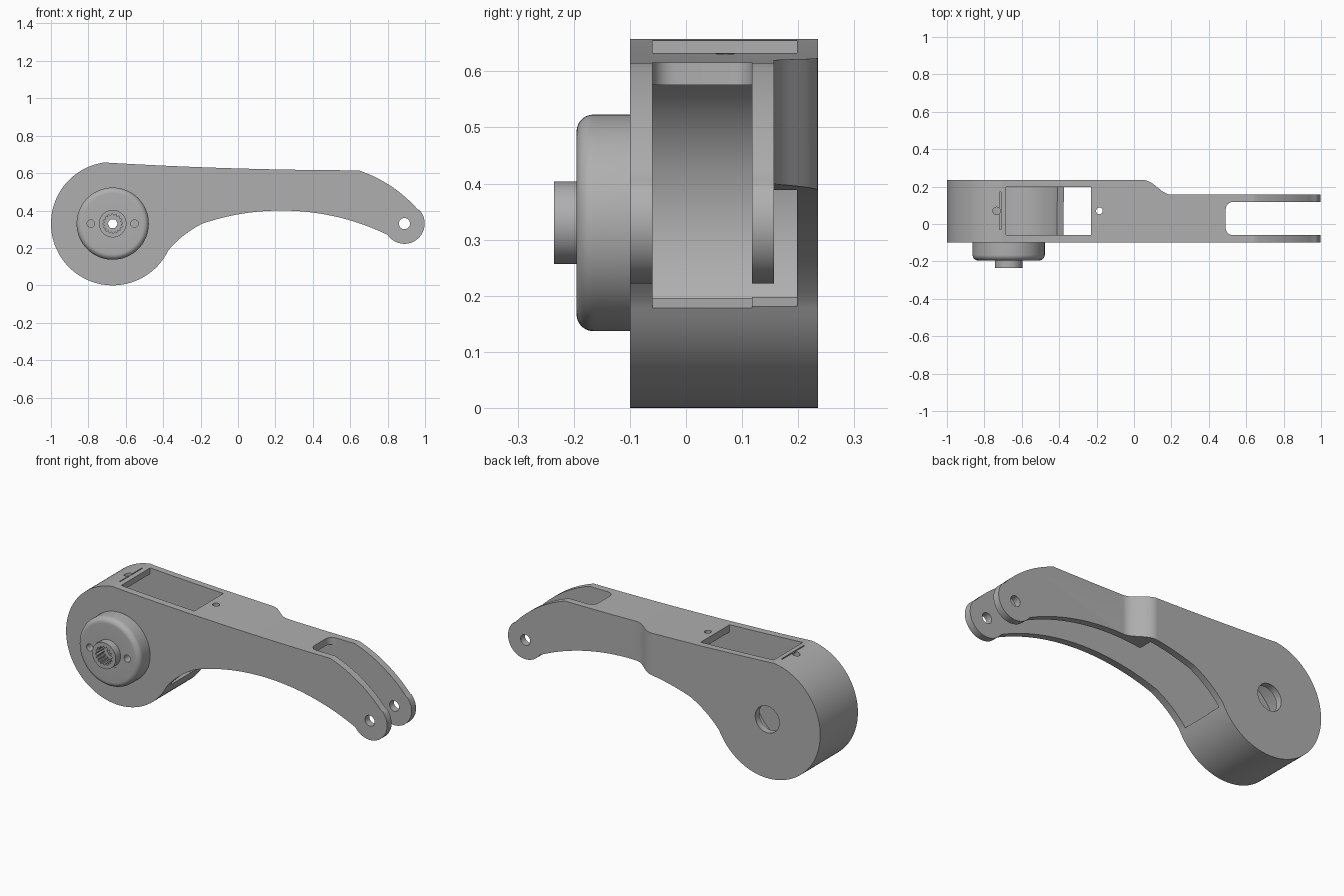
import bpy, bmesh, math
from mathutils import Vector

cube = bpy.data.objects.get("Cube")
if cube:
    bpy.data.objects.remove(cube, do_unlink=True)

metal = bpy.data.materials.new("plain grey")
metal.use_nodes = True
GREY = (0.43, 0.43, 0.43, 1)
metal.diffuse_color = GREY
metal.node_tree.nodes["Principled BSDF"].inputs["Base Color"].default_value = GREY

HUB = (-0.67, 0.33)
PIN = (0.89, 0.33)


def arc(center, r, a0, a1, n):
    """Points on a circle between two angles in degrees."""
    angles = [math.radians(a0 + (a1 - a0) * i / n) for i in range(n + 1)]
    return [(center[0] + r * math.cos(a), center[1] + r * math.sin(a)) for a in angles]


def arc_through(a, b, c, n):
    """Shallow arc through three points."""
    a, b, c = Vector(a), Vector(b), Vector(c)
    d = 2 * (a.x * (b.y - c.y) + b.x * (c.y - a.y) + c.x * (a.y - b.y))
    sq = [v.length_squared for v in (a, b, c)]
    cx = (sq[0] * (b.y - c.y) + sq[1] * (c.y - a.y) + sq[2] * (a.y - b.y)) / d
    cy = (sq[0] * (c.x - b.x) + sq[1] * (a.x - c.x) + sq[2] * (b.x - a.x)) / d
    t0 = math.degrees(math.atan2(a.y - cy, a.x - cx))
    t1 = math.degrees(math.atan2(c.y - cy, c.x - cx))
    turn = (t1 - t0 + 180) % 360 - 180
    return arc((cx, cy), math.hypot(a.x - cx, a.y - cy), t0, t0 + turn, n)


def finish(name, bm):
    bmesh.ops.recalc_face_normals(bm, faces=bm.faces)
    mesh = bpy.data.meshes.new(name)
    bm.to_mesh(mesh)
    bm.free()
    mesh.materials.append(metal)
    obj = bpy.data.objects.new(name, mesh)
    bpy.context.collection.objects.link(obj)
    return obj


def prism(name, outline, lo, hi, axis="y"):
    """Extrude an xz outline along y, or an xy outline along z."""
    bm = bmesh.new()
    place = (lambda p, h: (p[0], h, p[1])) if axis == "y" else (lambda p, h: (p[0], p[1], h))
    face = bm.faces.new([bm.verts.new(place(p, lo)) for p in outline])
    moved = bmesh.ops.extrude_face_region(bm, geom=[face])["geom"]
    step = Vector((0, hi - lo, 0) if axis == "y" else (0, 0, hi - lo))
    bmesh.ops.translate(bm, vec=step, verts=[v for v in moved if isinstance(v, bmesh.types.BMVert)])
    return finish(name, bm)


def rod(center, r, lo, hi, axis="y", sides=40):
    return prism("cutter", arc(center, r, 0, 360, sides)[:-1], lo, hi, axis)


def select_only(obj):
    bpy.ops.object.select_all(action="DESELECT")
    obj.select_set(True)
    bpy.context.view_layer.objects.active = obj


def carve(obj, cutters):
    """Subtract the cutters one by one, then shade."""
    select_only(obj)
    for cutter in cutters:
        mod = obj.modifiers.new("cut", "BOOLEAN")
        mod.operation, mod.solver, mod.object = "DIFFERENCE", "EXACT", cutter
        bpy.ops.object.modifier_apply(modifier=mod.name)
        bpy.data.objects.remove(cutter, do_unlink=True)
    select_only(obj)
    bpy.ops.object.shade_smooth_by_angle(angle=math.radians(25))


# Arm: round housing, long tapering beam and drooping fork end
outline = arc(HUB, 0.33, 97, 332.7, 72)
outline += arc_through((-0.37, 0.19), (-0.29, 0.267), (-0.2, 0.325), 8)
outline += arc_through((-0.19, 0.33), (0.24, 0.40), (0.80, 0.27), 36)
outline += arc(PIN, 0.108, 222, 400, 28)
outline += arc_through((0.96, 0.407), (0.864, 0.497), (0.645, 0.615), 16)
outline += arc_through((0.635, 0.615), (0, 0.625), (-0.70, 0.656), 24)
arm = prism("arm_housing", outline, -0.10, 0.235)

# Back relief, with an S-shaped shoulder
shoulder = []
for i in range(17):
    t = i / 16
    shoulder.append((0.05 + 0.15 * t, 0.196 + 0.039 * math.cos(math.pi * t)))
relief = prism("cutter", shoulder + [(1.2, 0.157), (1.2, 0.4), (0.05, 0.4)], -0.2, 1, "z")


# Hollow beam, open below, cut square to the round chamber wall
def hollow(x_end, back):
    ceiling = [p for p in arc_through((-0.67, 0.612), (0, 0.585), (0.64, 0.575), 24) if p[0] < x_end]
    base = [(x_end, 0.575), (x_end, -0.1), (0.16, -0.1), HUB]
    if x_end < 0.16:
        base = [(x_end, ceiling[-1][1]), (x_end, -0.04), HUB]
    return prism("cutter", ceiling + base, -0.06, back)


# Fork slot with rounded inner corners
fork = arc((0.53, 0.078), 0.04, 90, 180, 8) + arc((0.53, -0.02), 0.04, 180, 270, 8)
fork += [(1.2, -0.06), (1.2, 0.118)]

window = [(-0.685, -0.06), (-0.23, -0.06), (-0.23, 0.198), (-0.685, 0.198)]
groove = [(-0.718, -0.03), (-0.712, -0.03), (-0.712, 0.17), (-0.718, 0.17)]
carve(arm, [
    relief,
    rod(HUB, 0.292, -0.06, 0.198, sides=72),
    hollow(0.06, 0.198),
    hollow(0.60, 0.118),
    prism("cutter", fork, -0.2, 1, "z"),
    prism("cutter", window, 0.45, 1, "z"),
    prism("cutter", groove, 0.645, 1, "z"),
    rod((-0.735, 0.07), 0.02, 0.55, 1, "z", 24),
    rod((-0.185, 0.07), 0.018, 0.5, 1, "z", 24),
    rod(PIN, 0.03, -0.3, 0.3),
    rod(HUB, 0.075, 0.1, 0.3),
    rod(HUB, 0.045, -0.2, 0),
])

# Hub: turned drum with rounded rim and a raised boss
profile = [(0, -0.075), (0.193, -0.075)]
profile += arc((0.163, -0.165), 0.03, 0, -90, 10)
profile += [(0.082, -0.195), (0.082, -0.192), (0.0735, -0.192), (0.0735, -0.235), (0, -0.235)]
bm = bmesh.new()
ring = [bm.verts.new((HUB[0] + r, y, HUB[1])) for r, y in profile]
edges = [bm.edges.new(pair) for pair in zip(ring, ring[1:])]
bmesh.ops.spin(bm, geom=ring + edges, cent=(HUB[0], 0, HUB[1]), axis=(0, 1, 0),
               angle=math.tau, steps=64, use_merge=True)
bmesh.ops.remove_doubles(bm, verts=bm.verts, dist=0.0001)
hub = finish("drive_hub", bm)

# Splined socket, through bore and two pin holes
spline = []
for i in range(64):
    r = 0.052 if i % 4 < 2 else 0.044
    spline.append(arc(HUB, r, i * 360 / 64, 0, 1)[0])
carve(hub, [
    prism("cutter", spline, -0.3, -0.17),
    rod(HUB, 0.027, -0.25, 0, sides=6),
    rod((HUB[0] - 0.117, HUB[1]), 0.02, -0.3, -0.15, sides=24),
    rod((HUB[0] + 0.117, HUB[1]), 0.02, -0.3, -0.15, sides=24),
])
